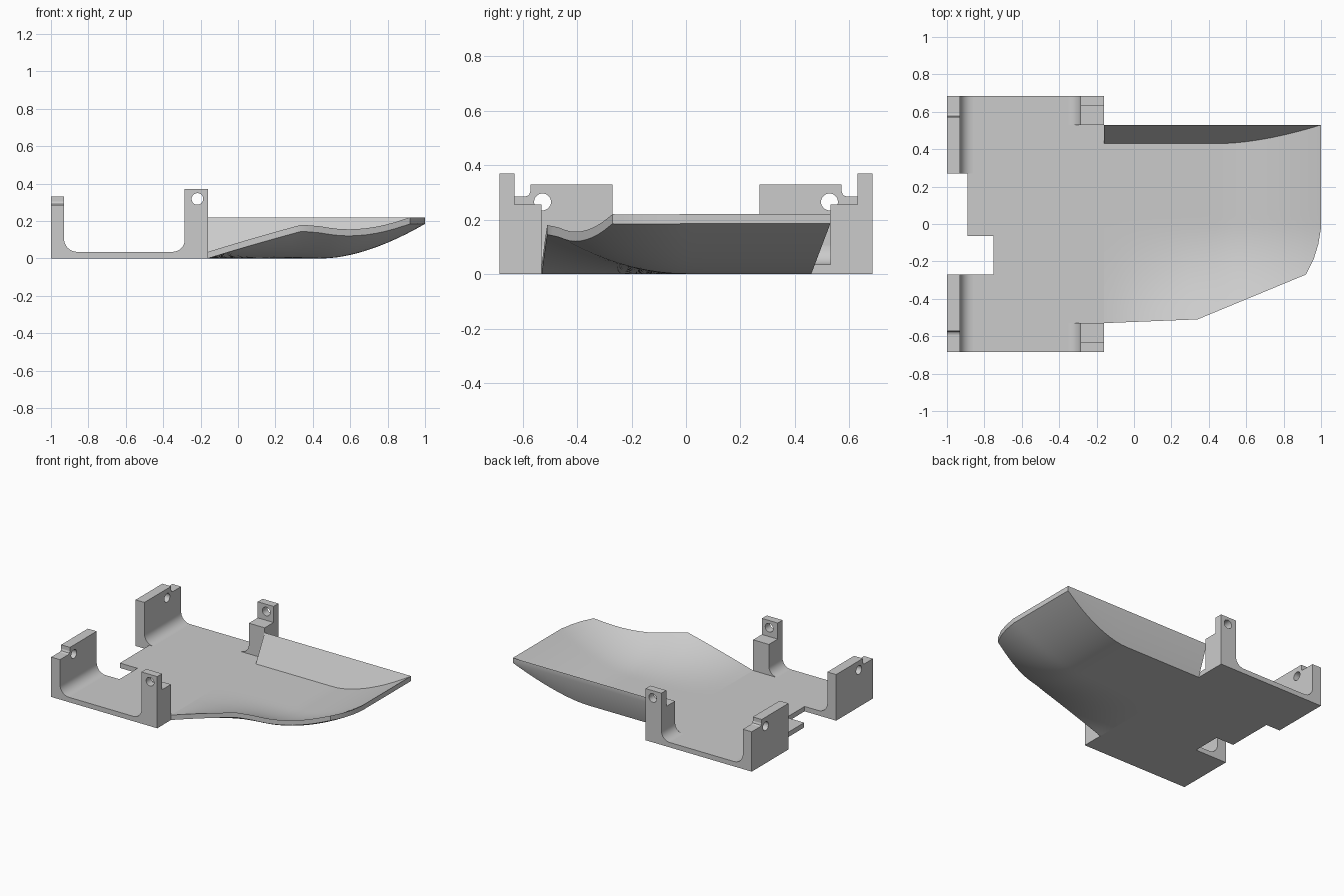
import bpy, bmesh, math
from mathutils import Vector

if "Cube" in bpy.data.objects:
    bpy.data.objects.remove(bpy.data.objects["Cube"])

GREY = bpy.data.materials.new("light grey")
GREY.diffuse_color = (0.6, 0.6, 0.6, 1)
GREY.use_nodes = True
GREY.node_tree.nodes["Principled BSDF"].inputs["Base Color"].default_value = GREY.diffuse_color
T = 0.035  # sheet thickness


def finish(name, bm, smooth=False):
    bmesh.ops.remove_doubles(bm, verts=bm.verts, dist=0.0005)
    bmesh.ops.recalc_face_normals(bm, faces=bm.faces)
    me = bpy.data.meshes.new(name)
    bm.to_mesh(me)
    bm.free()
    ob = bpy.data.objects.new(name, me)
    me.materials.append(GREY)
    bpy.context.collection.objects.link(ob)
    if smooth:
        bpy.ops.object.select_all(action='DESELECT')
        ob.select_set(True)
        bpy.context.view_layer.objects.active = ob
        bpy.ops.object.shade_smooth_by_angle(angle=math.radians(25))
    return ob


def prism(name, pts, axis, a, b, smooth=False):
    """Extrude a 2D outline along an axis from a to b."""
    place = {'x': lambda p, d: (d, p[0], p[1]),
             'y': lambda p, d: (p[0], d, p[1]),
             'z': lambda p, d: (p[0], p[1], d)}[axis]
    bm = bmesh.new()
    face = bm.faces.new([bm.verts.new(place(p, a)) for p in pts])
    ext = bmesh.ops.extrude_face_region(bm, geom=[face])
    step = Vector(place((0, 0), b - a))
    bmesh.ops.translate(bm, vec=step, verts=[v for v in ext['geom'] if isinstance(v, bmesh.types.BMVert)])
    return finish(name, bm, smooth)


def drill(ob, axis, u, w, a, b, r=0.031):
    """Cut a round hole with a hidden cutter."""
    ring = [(u + r * math.cos(i * math.tau / 32), w + r * math.sin(i * math.tau / 32)) for i in range(32)]
    cutter = prism("hole_cutter", ring, axis, a, b)
    cutter.hide_render = True
    cutter.hide_viewport = True
    m = ob.modifiers.new("hole", 'BOOLEAN')
    m.object = cutter
    m.operation = 'DIFFERENCE'
    m.solver = 'EXACT'


def fillet(x, sign, r, n=8):
    """Concave corner between the plate top and an upright face at x."""
    cx, cz = x + sign * r, T + r
    arc = [(cx - sign * r * math.cos(t), cz - r * math.sin(t))
           for t in [i * math.pi / 2 / n for i in range(n + 1)]]
    return [(x, T)] + arc


# Base plate with stepped notch in the rear edge
prism("base_plate", [(-1, -0.685), (-0.16, -0.685), (-0.16, 0.685), (-1, 0.685), (-1, 0.27),
                     (-0.89, 0.27), (-0.89, -0.065), (-0.75, -0.065), (-0.75, -0.27), (-1, -0.27)],
      'z', 0, T)

for s, side in ((1, "far"), (-1, "near")):
    # Rear upright with a lowered, drilled shoulder
    wall = prism(side + "_rear_upright",
                 [(s * y, z) for y, z in ((0.27, T), (0.685, T), (0.685, 0.285), (0.59, 0.285),
                                          (0.577, 0.29), (0.572, 0.303), (0.572, 0.33), (0.27, 0.33))],
                 'x', -1, -0.93)
    drill(wall, 'x', s * 0.527, 0.265, -1.1, -0.85)
    prism(side + "_rear_fillet", fillet(-0.93, 1, 0.07), 'y', s * 0.27, s * 0.685, True)

    # Stepped front post with a drilled upper tab
    post = prism(side + "_front_post",
                 [(s * y, z) for y, z in ((0.53, T), (0.685, T), (0.685, 0.37), (0.63, 0.37),
                                          (0.63, 0.255), (0.53, 0.255))],
                 'x', -0.285, -0.16)
    drill(post, 'y', -0.217, 0.318, s * 0.55, s * 0.8)
    prism(side + "_post_fillet", fillet(-0.285, -1, 0.065), 'y', s * 0.53, s * 0.685, True)


def interp(x, table):
    for (x0, v0), (x1, v1) in zip(table, table[1:]):
        if x <= x1:
            return v0 + (v1 - v0) * max(0, (x - x0) / (x1 - x0))
    return table[-1][1]


# Dished scoop: floor rises to the front lip and to the near side
EDGE = [(-0.16, -0.53), (0.34, -0.51), (0.92, -0.27), (0.96, -0.19), (0.985, -0.11), (1, -0.02)]
SIDE = [(-0.16, 0.0), (0.34, 0.145), (0.46, 0.165), (1, 0.16)]


def lift(x):
    t = max(0, (x - 0.46) / 0.54)
    return 0.185 * t ** 1.7


def floor(x, y):
    s = max(0, -y / 0.51)
    return min(0.185, lift(x) + interp(x, SIDE) * s * s)


xs = [-0.16 + 0.05 * i for i in range(22)] + [0.92, 0.94, 0.96, 0.975, 0.985, 0.993, 1.0]
N = 24
bm = bmesh.new()
rings = []
for x in sorted(set(round(v, 4) for v in xs)):
    f, y0 = lift(x), interp(x, EDGE)
    foot_in, foot_out = 0.43 + 0.1 * f / 0.185, 0.46 + 0.07 * f / 0.185
    top, bottom = [], []
    for i in range(N + 1):
        yt = y0 + (foot_in - y0) * i / N
        yb = y0 + (foot_out - y0) * i / N
        top.append((x, yt, floor(x, yt) + T))
        bottom.append((x, yb, floor(x, yb)))
    # Slanted far wall closes the section
    loop = top + [(x, 0.53, 0.22), (x, 0.53, 0.185)] + bottom[::-1]
    rings.append([bm.verts.new(p) for p in loop])
n = len(rings[0])
for a, b in zip(rings, rings[1:]):
    for i in range(n):
        bm.faces.new((a[i], a[(i + 1) % n], b[(i + 1) % n], b[i]))
# End caps as strips between the upper and lower skins
for r in (rings[0], rings[-1]):
    for i in range(n // 2 - 1):
        bm.faces.new((r[i], r[i + 1], r[n - 2 - i], r[n - 1 - i]))
finish("scoop", bm, True)
